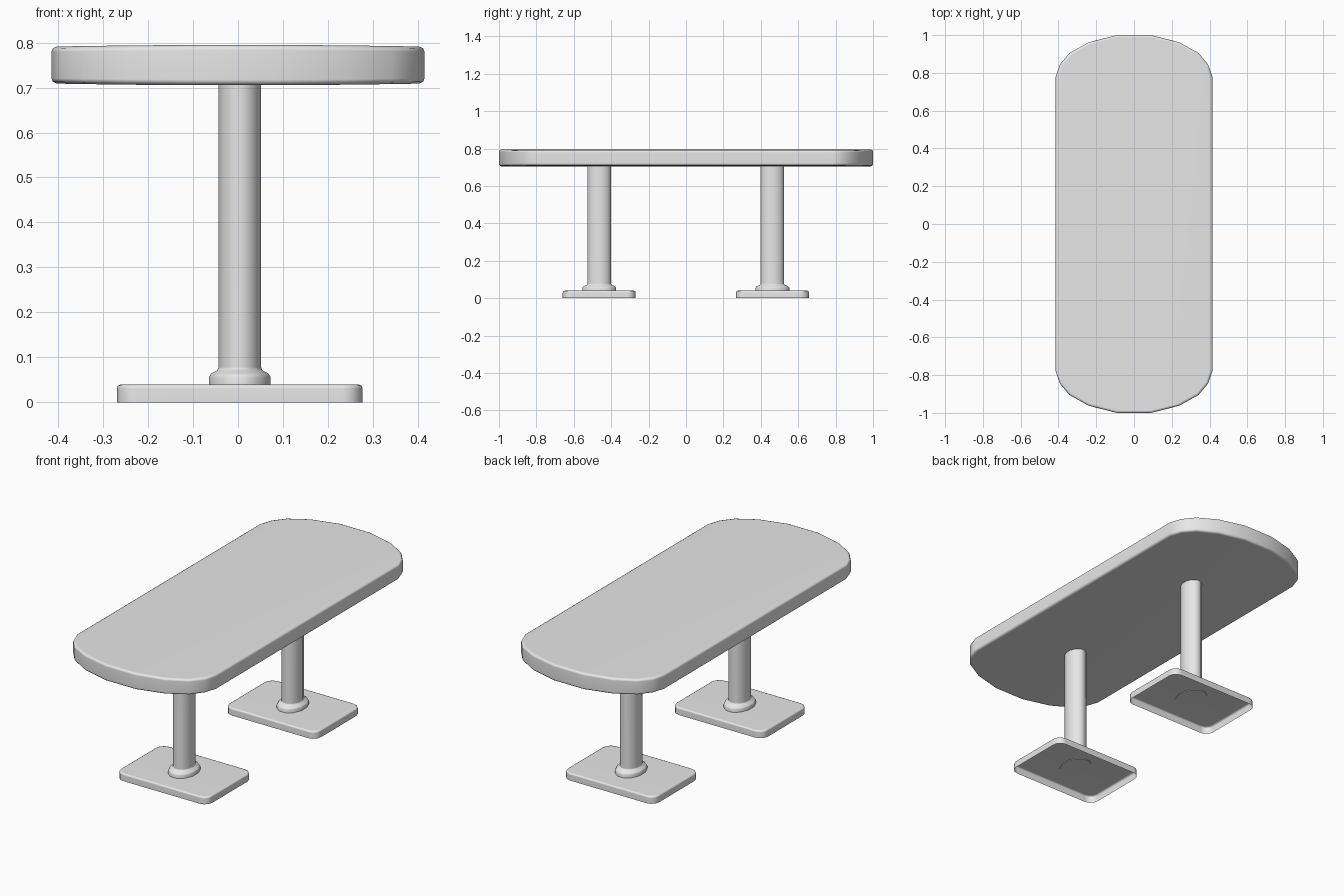
import bpy
import bmesh
import math

cube = bpy.data.objects.get("Cube")
if cube:
    bpy.data.objects.remove(cube, do_unlink=True)

GREY = (0.8, 0.8, 0.8, 1)
mat = bpy.data.materials.new("light_grey")
mat.use_nodes = True
mat.diffuse_color = GREY
mat.node_tree.nodes["Principled BSDF"].inputs["Base Color"].default_value = GREY


def loft(name, rings, location=(0, 0, 0), closed_bottom=True):
    """Join matching rings, bottom to top, and cap them with strips along y."""
    bm = bmesh.new()
    loops = [[bm.verts.new(p) for p in ring] for ring in rings]
    n = len(loops[0])
    for low, high in zip(loops, loops[1:]):
        for i in range(n):
            j = (i + 1) % n
            bm.faces.new((low[i], low[j], high[j], high[i]))
    for i in range(n // 2 - 1):
        strip = (i, i + 1, n - 2 - i, n - 1 - i)
        bm.faces.new([loops[-1][k] for k in strip])
        if closed_bottom:
            bm.faces.new([loops[0][k] for k in reversed(strip)])
    mesh = bpy.data.meshes.new(name)
    bm.to_mesh(mesh)
    bm.free()
    mesh.materials.append(mat)
    obj = bpy.data.objects.new(name, mesh)
    obj.location = location
    bpy.context.collection.objects.link(obj)
    bpy.ops.object.select_all(action="DESELECT")
    obj.select_set(True)
    bpy.context.view_layer.objects.active = obj
    bpy.ops.object.shade_smooth_by_angle(angle=math.radians(50))
    weighted = obj.modifiers.new("weighted_normals", "WEIGHTED_NORMAL")
    weighted.keep_sharp = True
    return obj


def mirrored_outline(quarter):
    """Mirror a +x +y quarter outline into a full counter-clockwise loop."""
    half = quarter + [(-x, y) for x, y in reversed(quarter)]
    return half + [(x, -y) for x, y in reversed(half)]


def inset(outline, d):
    hx = max(x for x, y in outline)
    hy = max(y for x, y in outline)
    return [(x * (1 - d / hx), y * (1 - d / hy)) for x, y in outline]


# Table top: straight sides, bowed ends, rounded rim and slight crown
top = mirrored_outline([(0.415, 0.78), (0.392, 0.845), (0.342, 0.905),
                        (0.24, 0.962), (0.09, 1.0)])
rim = [(0.012, 0.041), (0.003, 0.037), (0, 0.029)]
levels = [(d, -h) for d, h in rim] + [(d, h) for d, h in reversed(rim)]
rings = []
for d, h in levels:
    rings.append([(x, y, 0.75 + h + math.copysign(0.004, h) * (1 - (x / 0.415) ** 2))
                  for x, y in inset(top, d)])
loft("table_top", rings)

# Foot plate outline: rectangle with rounded corners
R = 0.045
corner = [(0.273 - R + R * math.cos(a), 0.195 - R + R * math.sin(a))
          for a in (math.radians(30 * k) for k in range(4))]
foot = mirrored_outline(corner)

# Column profile: flared collar running into an oval post (half width, height)
column = [(0.071, 0.037), (0.071, 0.056), (0.066, 0.064), (0.052, 0.071),
          (0.049, 0.078), (0.049, 0.71)]
SIDES = 12
angles = [2 * math.pi * (k + 0.5) / SIDES for k in range(SIDES)]

for side, y in (("front", -0.464), ("back", 0.462)):
    place = (0.004, y, 0)
    # Foot plate, open underneath
    loft(side + "_foot_plate",
         [[(px, py, z) for px, py in inset(foot, d)]
          for d, z in ((0, 0), (0, 0.031), (0.002, 0.037), (0.009, 0.04))],
         place, closed_bottom=False)
    # Oval post and collar
    loft(side + "_post",
         [[(r * math.cos(a), 1.32 * r * math.sin(a), z) for a in angles]
          for r, z in column], place)
